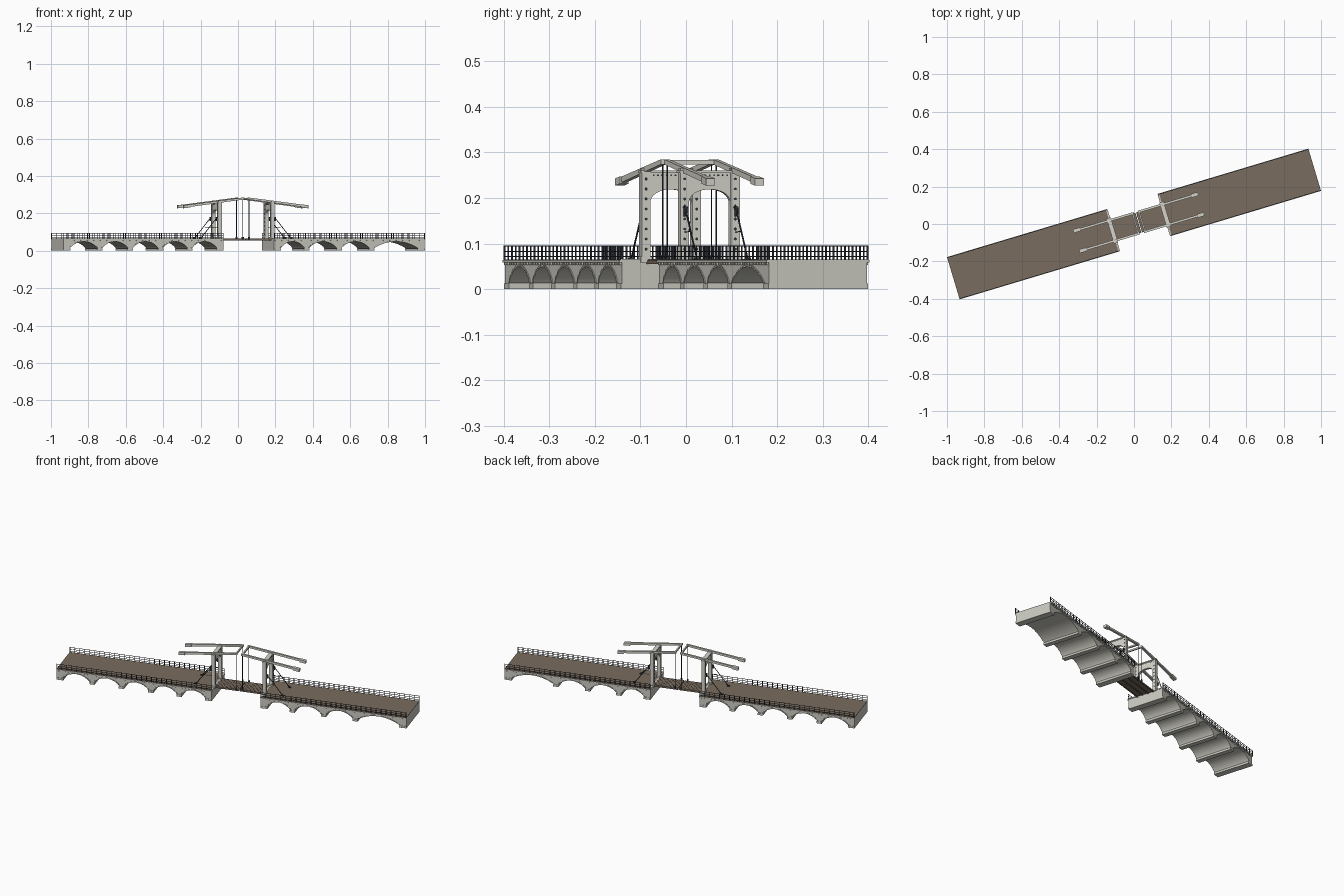
import bpy, bmesh, math
from mathutils import Matrix, Vector

if "Cube" in bpy.data.objects:
    bpy.data.objects.remove(bpy.data.objects["Cube"])

ROT = Matrix.Rotation(math.radians(16.7), 4, 'Z')   # bridge runs diagonally
MID, L, W = 0.0265, 1.0085, 0.115                   # leaf joint, half length, half width
DECK = 0.065


def mat(name, c):
    m = bpy.data.materials.new(name)
    m.diffuse_color = (*c, 1)
    m.use_nodes = True
    m.node_tree.nodes["Principled BSDF"].inputs["Base Color"].default_value = m.diffuse_color
    return m


STONE = mat("stone", (0.60, 0.59, 0.53))
PAINT = mat("pale_timber", (0.66, 0.65, 0.59))
ROAD = mat("brown_road", (0.19, 0.15, 0.115))
IRON = mat("dark_iron", (0.035, 0.04, 0.05))


def finish(bm, name, material):
    bmesh.ops.recalc_face_normals(bm, faces=bm.faces)
    bm.transform(ROT)
    me = bpy.data.meshes.new(name)
    bm.to_mesh(me)
    bm.free()
    me.materials.append(material)
    ob = bpy.data.objects.new(name, me)
    bpy.context.collection.objects.link(ob)
    return ob


def box(bm, u0, u1, v0, v1, z0, z1):
    m = Matrix.Translation(((u0 + u1) / 2, (v0 + v1) / 2, (z0 + z1) / 2))
    s = Matrix.Diagonal((abs(u1 - u0), abs(v1 - v0), abs(z1 - z0), 1))
    bmesh.ops.create_cube(bm, size=1, matrix=m @ s)


def rod(bm, a, b, r, n=8):
    a, b = Vector(a), Vector(b)
    q = (b - a).to_track_quat('Z', 'Y').to_matrix().to_4x4()
    bmesh.ops.create_cone(bm, cap_ends=True, segments=n, radius1=r, radius2=r,
                          depth=(b - a).length, matrix=Matrix.Translation((a + b) / 2) @ q)


def prism(bm, pts, lo, hi, axis='v'):
    def put(p, d):
        return (p[0], d, p[1]) if axis == 'v' else (d, p[0], p[1])
    f = bm.faces.new([bm.verts.new(put(p, lo)) for p in pts])
    r = bmesh.ops.extrude_face_region(bm, geom=[f])
    vs = [g for g in r['geom'] if isinstance(g, bmesh.types.BMVert)]
    d = hi - lo
    bmesh.ops.translate(bm, verts=vs, vec=(0, d, 0) if axis == 'v' else (d, 0, 0))


def arc(a, b, z0, rise, n=16):
    c, h = (a + b) / 2, (b - a) / 2
    R = (h * h + rise * rise) / (2 * rise)
    t = math.asin(h / R)
    return [(c + R * math.sin(k), z0 + rise - R + R * math.cos(k))
            for k in (-t + 2 * t * i / n for i in range(n + 1))]


def approach(side, start, end, piers):
    # masonry body with arched openings; piers = (left, right) extents
    spans = [(piers[i][1], piers[i + 1][0]) for i in range(len(piers) - 1)]
    bm = bmesh.new()
    pts = [(start, 0.058), (start, 0)]
    for i, (a, b) in enumerate(spans):
        pts += [(a, 0)] + arc(a, b, 0.013, 0.036) + [(b, 0)]
    pts += [(end, 0), (end, 0.058)]
    prism(bm, pts, -W + 0.003, W - 0.003)
    finish(bm, side + "_arched_masonry", STONE)

    # pier footings
    bm = bmesh.new()
    for i, (a, b) in enumerate(piers):
        box(bm, a - 0.003 * (i > 0), b + 0.003 * (i < len(piers) - 1),
            -W + 0.001, W - 0.001, 0, 0.012)
    finish(bm, side + "_pier_footings", STONE)

    # voussoir rings on both faces
    bm = bmesh.new()
    for a, b in spans:
        p = arc(a, b, 0.013, 0.036)
        q = arc(a - 0.006, b + 0.006, 0.013, 0.0405)
        for i in range(16):
            e = 0.0005 + 0.001 * (i % 2)
            for s in (-1, 1):
                prism(bm, [p[i], p[i + 1], q[i + 1], q[i]], s * (W - 0.004), s * (W - 0.002 + e))
    finish(bm, side + "_arch_rings", STONE)

    # cornice and dentils
    bm = bmesh.new()
    box(bm, start, end, -W - 0.003, W + 0.003, 0.058, 0.0635)
    n = int((end - start) / 0.018)
    for i in range(n):
        u = start + (i + 0.5) * (end - start) / n
        for s in (-1, 1):
            box(bm, u - 0.004, u + 0.004, s * (W - 0.005), s * (W + 0.001), 0.053, 0.058)
    finish(bm, side + "_cornice", STONE)

    # road surface and pale kerb beside the opening
    inner, d = (end, -1) if side == "left" else (start, 1)
    bm = bmesh.new()
    box(bm, start, end, -W - 0.001, W + 0.001, 0.0635, DECK)
    finish(bm, side + "_road", ROAD)
    bm = bmesh.new()
    box(bm, inner - d * 0.002, inner + d * 0.007, -W, W, 0.060, DECK + 0.001)
    finish(bm, side + "_kerb", STONE)

    # railings
    bm = bmesh.new()
    n = round((end - start) / 0.029)
    for s in (-1, 1):
        v = s * (W - 0.001)
        for z in (0.072, 0.083, 0.0945):
            box(bm, start, end, v - 0.001, v + 0.001, z - 0.001, z + 0.001)
        for i in range(n + 1):
            u = start + 0.0015 + i * (end - start - 0.003) / n
            box(bm, u - 0.0015, u + 0.0015, v - 0.0015, v + 0.0015, DECK - 0.001, 0.096)
    finish(bm, side + "_railings", IRON)


def pier_list(start, end, mids, w0, w1):
    return [(start, start + w0)] + [(m - 0.012, m + 0.012) for m in mids] + [(end - w1, end)]


approach("left", -L, -0.115, pier_list(-L, -0.115, (-0.805, -0.635, -0.466, -0.303), 0.035, 0.036))
approach("right", 0.168, L, pier_list(0.168, L, (0.35, 0.53, 0.713), 0.036, 0.038))

for side, d in (("left", -1), ("right", 1)):
    def U(x):                       # distance outward from the leaf joint
        return MID + d * x
    T, PV, H = 0.1475, 0.058, 0.010  # tower position, post offset, post half width

    # portal tower: posts, arched lintel, caps
    bm = bmesh.new()
    for s in (-1, 1):
        v = s * PV
        box(bm, U(T - H), U(T + H), v - H, v + H, 0.058, 0.258)
        box(bm, U(T - 0.012), U(T + 0.012), v - 0.012, v + 0.012, 0.058, 0.072)
        box(bm, U(T - 0.008), U(T + 0.008), v - 0.009, v + 0.009, 0.256, 0.266)
    i = PV - H
    curve = [(-i * math.cos(t), 0.185 + 0.034 * math.sin(t) ** 0.8)
             for t in (math.pi * k / 16 for k in range(1, 16))]
    prism(bm, [(-i, 0.255), (-i, 0.185)] + curve + [(i, 0.185), (i, 0.255)],
          U(T - 0.007), U(T + 0.007), 'u')
    box(bm, U(T - 0.012), U(T + 0.012), -PV - 0.012, PV + 0.012, 0.255, 0.260)
    finish(bm, side + "_portal_tower", PAINT)

    # studs, brackets and diagonal stays
    bm = bmesh.new()
    for e in (-1, 1):
        for s in (-1, 1):
            for k in range(8):
                z = 0.088 + k * 0.022
                rod(bm, (U(T + e * 0.009), s * PV, z), (U(T + e * 0.0115), s * PV, z), 0.003)
        for k in range(9):
            v = -0.04 + k * 0.01
            rod(bm, (U(T + e * 0.006), v, 0.25), (U(T + e * 0.0085), v, 0.25), 0.002, 6)
    for s in (-1, 1):
        v = s * PV
        rod(bm, (U(T + 0.008), v, 0.185), (U(T + 0.105), v, DECK), 0.002)
        rod(bm, (U(T + 0.008), v, 0.125), (U(T + 0.055), v, 0.127), 0.001, 6)
        box(bm, U(T + 0.098), U(T + 0.112), v - 0.005, v + 0.005, DECK - 0.001, 0.070)
        box(bm, U(T + 0.008), U(T + 0.020), v - 0.004, v + 0.004, 0.178, 0.181)
        rod(bm, (U(T + 0.017), v, 0.160), (U(T + 0.017), v, 0.178), 0.0045, 6)
    finish(bm, side + "_stays_and_studs", IRON)

    # sloping balance beams with counterweights and apex tie
    bm = bmesh.new()
    tip, tail, zt, zo = 0.012, 0.345, 0.285, 0.243
    for s in (-1, 1):
        v = s * 0.056
        prism(bm, [(U(tip), zt), (U(tail), zo), (U(tail), zo - 0.013), (U(tip), zt - 0.011)],
              v - 0.006, v + 0.006)
        prism(bm, [(U(0.312), 0.2475), (U(0.348), 0.243), (U(0.348), 0.227), (U(0.312), 0.2315)],
              v - 0.010, v + 0.010)
    box(bm, U(tip + 0.002), U(tip + 0.010), -0.056, 0.056, 0.274, 0.283)
    finish(bm, side + "_balance_beams", PAINT)

    # lifting rods from beam tips to leaf
    bm = bmesh.new()
    for s in (-1, 1):
        v = s * 0.056
        rod(bm, (U(0.018), v, 0.060), (U(0.018), v, 0.276), 0.0015)
        box(bm, U(0.014), U(0.022), v - 0.003, v + 0.003, 0.058, 0.074)
    finish(bm, side + "_lifting_rods", IRON)

    # lifting leaf with plank strips and side girders
    bm = bmesh.new()
    n = 12
    for k in range(n):
        a, b = 0.002 + k * 0.138 / n, 0.002 + (k + 1) * 0.138 / n
        box(bm, U(a), U(b - 0.0008), -0.054, 0.054, 0.0615, DECK)
    box(bm, U(0.002), U(0.143), -0.052, 0.052, 0.0595, 0.063)
    for v in (-0.053, -0.018, 0.018, 0.053):
        box(bm, U(0.002), U(0.143), v - 0.0025, v + 0.0025, 0.055, 0.0635)
    finish(bm, side + "_lifting_leaf", ROAD)
